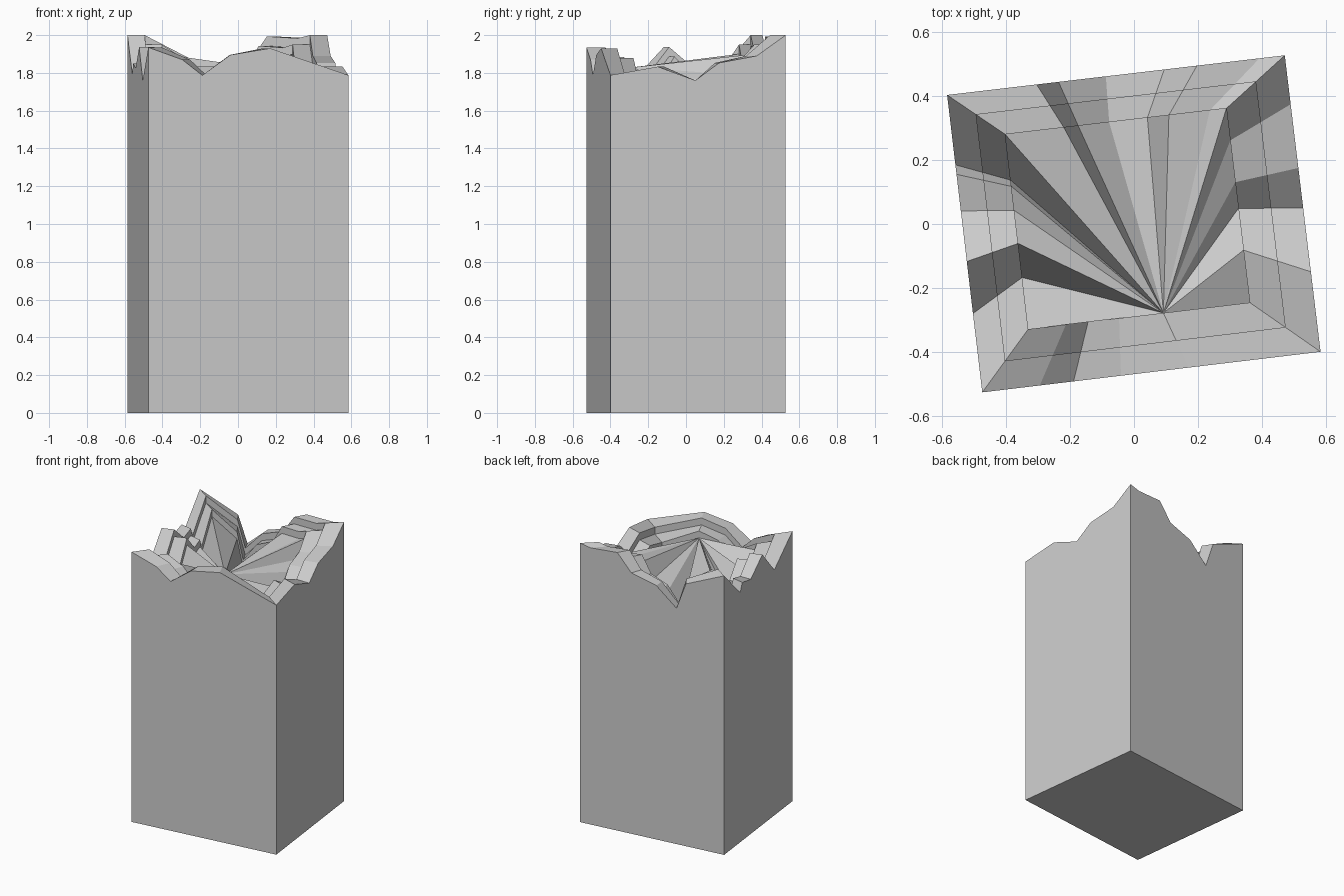
import bpy, bmesh
from mathutils import Vector

if "Cube" in bpy.data.objects:
    bpy.data.objects.remove(bpy.data.objects["Cube"])

# Outer square corners (top view), counter-clockwise from front left
corners = [Vector((-0.475, -0.527)), Vector((0.584, -0.40)),
           Vector((0.472, 0.528)), Vector((-0.585, 0.404))]

# Broken rim per side: (fraction along the side, height)
sides = [
    [(0, 1.935), (0.17, 1.87), (0.27, 1.787), (0.41, 1.895), (0.61, 1.93)],   # front
    [(0, 1.788), (0.27, 1.833), (0.485, 1.76), (0.62, 1.853), (0.835, 1.89)],  # right
    [(0, 2.0), (0.075, 1.983), (0.26, 1.993), (0.357, 1.87), (0.53, 1.82),
     (0.67, 1.69), (0.735, 1.88)],                                            # back
    [(0, 2.0), (0.235, 1.79), (0.267, 1.85), (0.39, 1.825), (0.56, 1.937),
     (0.735, 1.76)],                                                          # left
]
FAN = 4          # rim point from which the floor facets radiate
DROP = 0.05      # height of each inner step

rim, corner_ids = [], []
for i, side in enumerate(sides):
    corner_ids.append(len(rim))
    for t, z in side:
        p = corners[i].lerp(corners[(i + 1) % 4], t)
        rim.append((p.x, p.y, z))
n = len(rim)

bm = bmesh.new()


def ring(scale, dx, dy, drop):
    return [bm.verts.new((x * scale + dx, y * scale + dy, z - drop)) for x, y, z in rim]


def bridge(a, b):
    for i in range(n):
        j = (i + 1) % n
        bm.faces.new((a[i], a[j], b[j], b[i]))


# Outer walls and base
base = [bm.verts.new((c.x, c.y, 0)) for c in corners]
outer = ring(1, 0, 0, 0)
bm.faces.new(base[::-1])
for i in range(4):
    start = corner_ids[i]
    end = corner_ids[i + 1] if i < 3 else n
    top = [outer[k % n] for k in range(start, end + 1)]
    bm.faces.new([base[i], base[(i + 1) % 4]] + top[::-1])

# Two stepped ledges inside the broken rim
previous = outer
for k, (scale, dx, dy) in enumerate([(0.8275, -0.01, 0.008), (0.655, -0.02, 0.016)]):
    ledge = ring(scale, dx, dy, DROP * k)
    sunk = ring(scale, dx, dy, DROP * (k + 1))
    bridge(previous, ledge)
    bridge(ledge, sunk)
    previous = sunk

# Faceted floor
for k in range(1, n - 1):
    bm.faces.new((previous[FAN], previous[(FAN + k) % n], previous[(FAN + k + 1) % n]))

mesh = bpy.data.meshes.new("broken_pillar")
bm.to_mesh(mesh)
bm.free()
obj = bpy.data.objects.new("broken_pillar", mesh)
bpy.context.collection.objects.link(obj)
